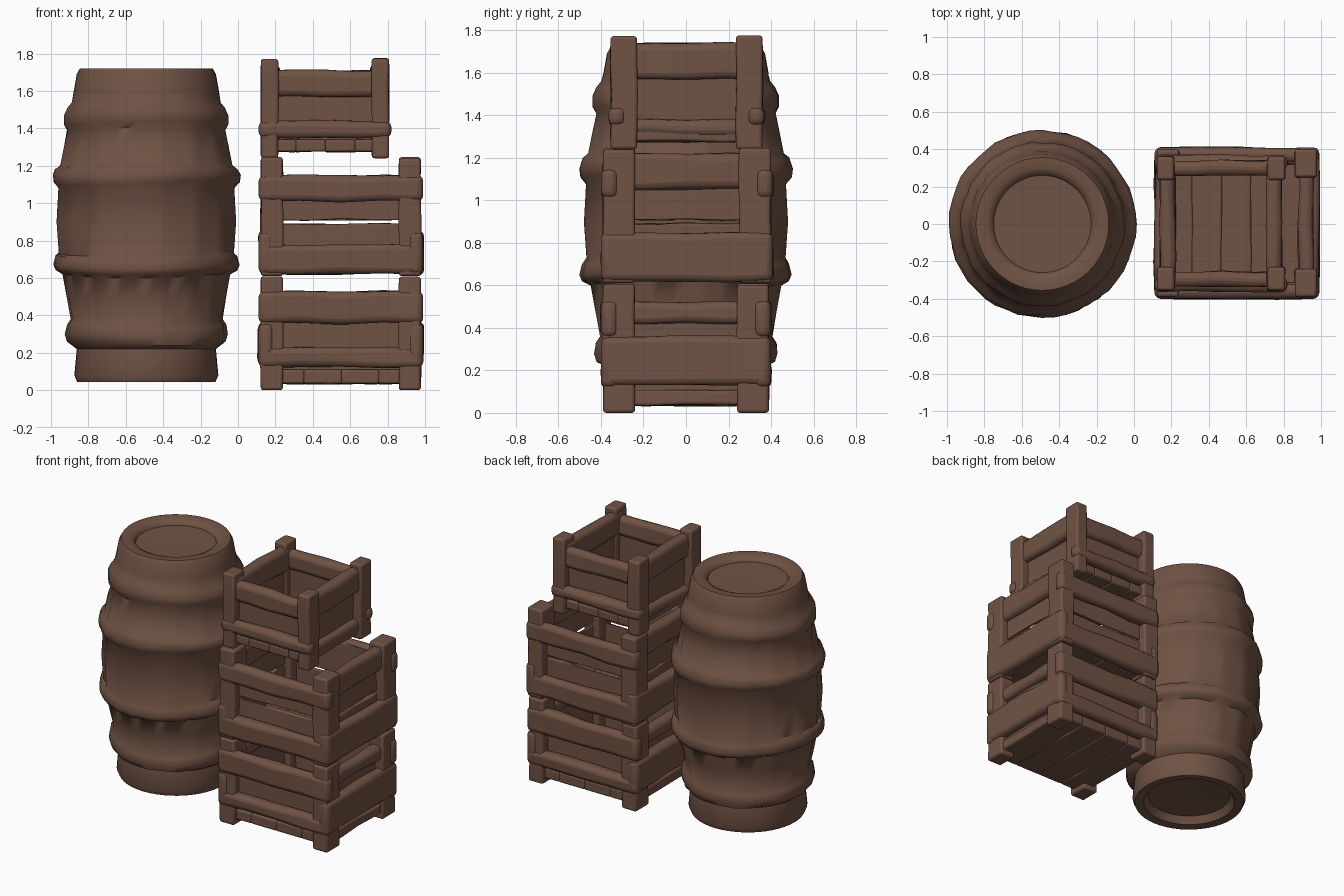
import bpy, bmesh, math, random
from mathutils import Vector

random.seed(4)
cube = bpy.data.objects.get("Cube")
if cube:
    bpy.data.objects.remove(cube, do_unlink=True)

# Single weathered wood colour
wood = bpy.data.materials.new("brown wood")
wood.use_nodes = True
color = (0.16, 0.085, 0.057, 1)
wood.diffuse_color = color
wood.node_tree.nodes["Principled BSDF"].inputs["Base Color"].default_value = color
wood.node_tree.nodes["Principled BSDF"].inputs["Roughness"].default_value = 0.9


def finish(name, bm, bevel=0):
    bmesh.ops.recalc_face_normals(bm, faces=bm.faces)
    mesh = bpy.data.meshes.new(name)
    bm.to_mesh(mesh)
    bm.free()
    mesh.materials.append(wood)
    ob = bpy.data.objects.new(name, mesh)
    bpy.context.collection.objects.link(ob)
    if bevel:
        mod = ob.modifiers.new("worn edges", "BEVEL")
        mod.width = bevel
        mod.segments = 3
        mod.limit_method = "ANGLE"
    bpy.ops.object.select_all(action="DESELECT")
    ob.select_set(True)
    bpy.context.view_layer.objects.active = ob
    bpy.ops.object.shade_smooth_by_angle(angle=math.radians(50))
    return ob


def board(name, x, y, z, bevel=0.025, wobble=0.008):
    """Box between the given ranges, cut along its length and gently warped."""
    bm = bmesh.new()
    bmesh.ops.create_cube(bm, size=1)
    lo = Vector((x[0], y[0], z[0]))
    size = Vector((x[1], y[1], z[1])) - lo
    axis = max(range(3), key=lambda i: size[i])
    if wobble:
        for cut in (-0.25, 0, 0.25):
            co, no = Vector((0, 0, 0)), Vector((0, 0, 0))
            co[axis], no[axis] = cut, 1
            bmesh.ops.bisect_plane(bm, geom=bm.verts[:] + bm.edges[:] + bm.faces[:],
                                   plane_co=co, plane_no=no)
    for v in bm.verts:
        inner = abs(v.co[axis]) < 0.4
        v.co = Vector([lo[i] + (v.co[i] + 0.5) * size[i] for i in range(3)])
        if inner:
            for i in range(3):
                if i != axis:
                    v.co[i] += random.uniform(-wobble, wobble)
    return finish(name, bm, min(bevel, min(size) * 0.4))


def crate(name, x, y, z, post, floor, walls, front, side):
    """Slats are (bottom, top, inset); inset slats sit back between the posts."""
    x0, x1 = x
    y0, y1 = y
    for sx, px in (("right", (x0 + 0.012, x0 + post)), ("left", (x1 - post, x1 - 0.012))):
        for sy, py in (("front", (y0 + 0.01, y0 + post + 0.03)),
                       ("back", (y1 - post - 0.03, y1 - 0.01))):
            board(f"{name}_{sy}_{sx}_post", px, py,
                  (z[0], z[1] - random.uniform(0, 0.012)), 0.015, 0.005)
    # Thin inner walls and plank floor
    for bottom, top in walls:
        for label, a in (("front", y0 + 0.07), ("back", y1 - 0.09)):
            board(f"{name}_{label}_wall", (x0 + 0.07, x1 - 0.07), (a, a + 0.02), (bottom, top), 0.005)
        for label, a in (("right", x0 + 0.07), ("left", x1 - 0.09)):
            board(f"{name}_{label}_wall", (a, a + 0.02), (y0 + 0.07, y1 - 0.07), (bottom, top), 0.005)
    step = (x1 - x0 - 0.08) / 4
    for i in range(4):
        a = x0 + 0.04 + i * step
        board(f"{name}_floor_plank", (a, a + step + 0.005), (y0 + 0.04, y1 - 0.04), floor, 0.012, 0.006)
    # Outer slats
    for bottom, top, inset in front:
        e = 0.03 if inset else 0
        for label, py in (("front", (y0 + e, y0 + e + 0.08)), ("back", (y1 - e - 0.08, y1 - e))):
            board(f"{name}_{label}_slat", (x0 + e, x1 - e), py, (bottom, top), 0.032)
    for bottom, top, inset in side:
        e = 0.03 if inset else 0
        for label, px in (("right", (x0 + e, x0 + e + 0.08)), ("left", (x1 - e - 0.08, x1 - e))):
            board(f"{name}_{label}_slat", px, (y0 + e, y1 - e), (bottom, top), 0.032)


crate("bottom_crate", (0.11, 0.99), (-0.4, 0.4), (0, 0.61), 0.13, (0.035, 0.11),
      [(0.1, 0.51)], [(0.12, 0.225, 0), (0.355, 0.53, 0)],
      [(0.13, 0.36, 0), (0.42, 0.52, 1)])
crate("middle_crate", (0.11, 0.99), (-0.4, 0.41), (0.61, 1.25), 0.13, (0.63, 0.69),
      [(0.66, 0.89), (0.91, 1.13)], [(0.62, 0.78, 0), (1.01, 1.15, 0)],
      [(0.62, 0.85, 0), (1.05, 1.22, 1)])
crate("top_crate", (0.11, 0.82), (-0.365, 0.37), (1.24, 1.78), 0.105, (1.275, 1.34),
      [(1.3, 1.68)], [(1.35, 1.44, 0), (1.57, 1.71, 1)],
      [(1.3, 1.38, 1), (1.57, 1.74, 1)])

# Barrel: lathed profile with staves, raised hoops and recessed ends
profile = [(0, 0.11), (0.28, 0.10), (0.31, 0.05), (0.37, 0.045), (0.385, 0.08), (0.372, 0.22),
           (0.42, 0.25), (0.432, 0.29), (0.425, 0.34), (0.405, 0.37), (0.43, 0.5), (0.45, 0.61),
           (0.485, 0.63), (0.498, 0.66), (0.485, 0.71), (0.47, 0.73), (0.482, 0.9), (0.472, 1.08),
           (0.495, 1.11), (0.5, 1.15), (0.485, 1.19), (0.462, 1.21), (0.44, 1.32), (0.42, 1.4),
           (0.438, 1.43), (0.438, 1.48), (0.42, 1.52), (0.396, 1.55), (0.388, 1.6), (0.372, 1.69),
           (0.355, 1.72), (0.30, 1.72), (0.268, 1.705), (0.26, 1.685), (0, 1.68)]
SEG = 48
staved = {10, 11, 15, 16, 17, 21, 22}
center = Vector((-0.49, 0.0, 0))
wear = [random.uniform(-0.006, 0.006) for _ in range(SEG)]
bm = bmesh.new()
rings = []
for i, (r, h) in enumerate(profile):
    if r == 0:
        rings.append([bm.verts.new(center + Vector((0, 0, h)))] * SEG)
        continue
    ring = []
    for s in range(SEG):
        a = math.tau * s / SEG
        rr = r
        if i in staved:
            rr += -0.01 if s % 3 == 0 else 0.002
        elif 5 < i < 28:
            rr += wear[(s + i // 4 * 7) % SEG]
        dz = 0.012 * math.sin(2 * a + i // 5) if 5 < i < 28 else 0
        ring.append(bm.verts.new(center + Vector((rr * math.cos(a), rr * math.sin(a), h + dz))))
    rings.append(ring)
for low, high in zip(rings, rings[1:]):
    for s in range(SEG):
        t = (s + 1) % SEG
        corners = list(dict.fromkeys((low[s], low[t], high[t], high[s])))
        bm.faces.new(corners)
finish("barrel", bm)
